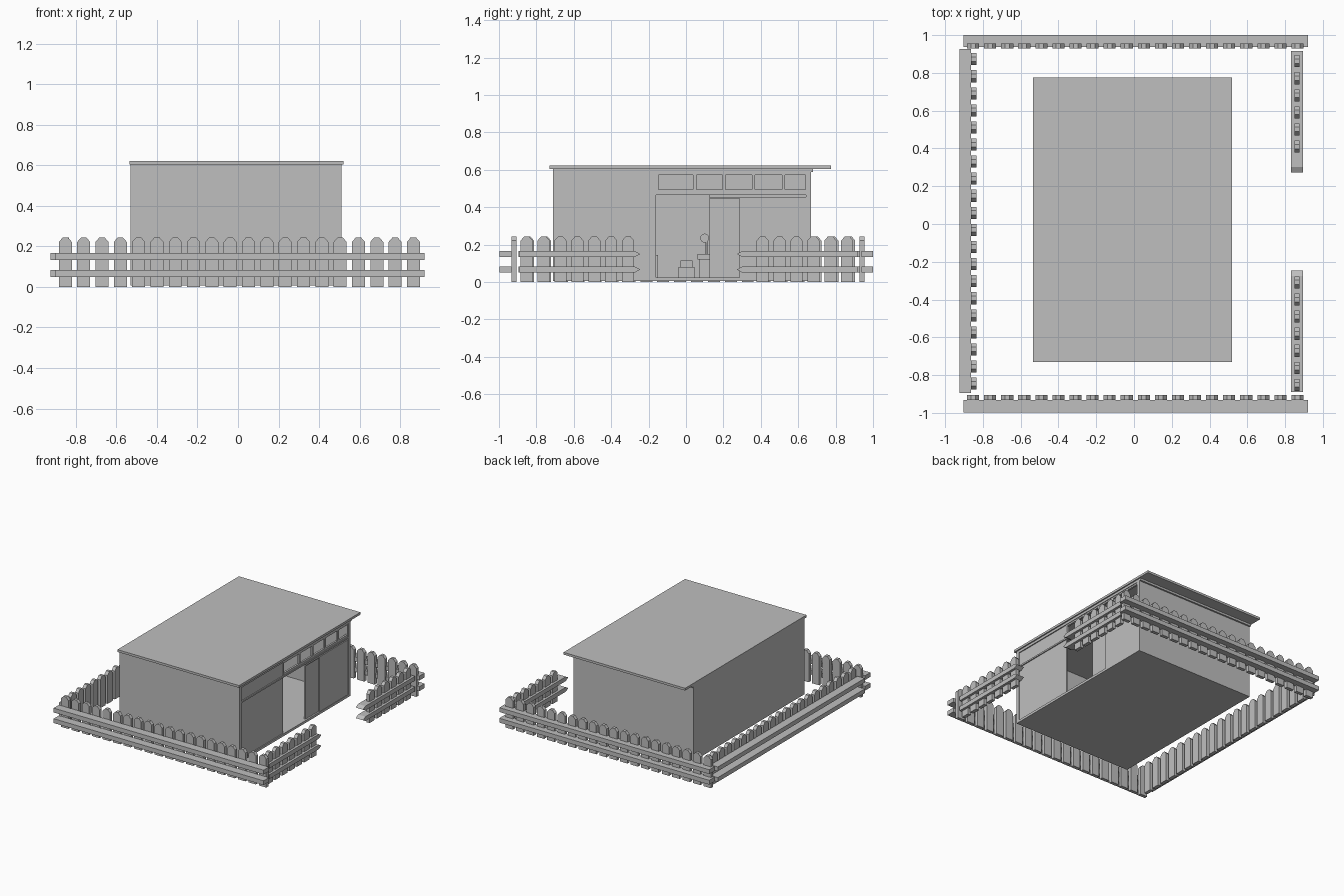
import bpy, bmesh

old = bpy.data.objects.get("Cube")
if old:
    bpy.data.objects.remove(old, do_unlink=True)

grey = bpy.data.materials.new("plain_grey")
grey.use_nodes = True
grey.diffuse_color = (0.52, 0.52, 0.52, 1)
grey.node_tree.nodes["Principled BSDF"].inputs["Base Color"].default_value = grey.diffuse_color


def finish(name, bm):
    bmesh.ops.recalc_face_normals(bm, faces=bm.faces)
    mesh = bpy.data.meshes.new(name)
    bm.to_mesh(mesh)
    bm.free()
    mesh.materials.append(grey)
    obj = bpy.data.objects.new(name, mesh)
    bpy.context.collection.objects.link(obj)
    return obj


def prism(bm, profile, lo, hi, along_x):
    """Extrude an outline of (run, z) points across the thickness lo..hi."""
    def place(run, z, t):
        return (run, t, z) if along_x else (t, run, z)
    face = bm.faces.new([bm.verts.new(place(r, z, lo)) for r, z in profile])
    made = bmesh.ops.extrude_face_region(bm, geom=[face])["geom"]
    step = (0, hi - lo, 0) if along_x else (hi - lo, 0, 0)
    bmesh.ops.translate(bm, vec=step, verts=[v for v in made if isinstance(v, bmesh.types.BMVert)])


def add_box(bm, x, y, z):
    prism(bm, [(x[0], z[0]), (x[1], z[0]), (x[1], z[1]), (x[0], z[1])], y[0], y[1], True)


def box(name, x, y, z):
    bm = bmesh.new()
    add_box(bm, x, y, z)
    return finish(name, bm)


def cylinder(name, radius, depth, location, rotation=(0, 0, 0)):
    bm = bmesh.new()
    bmesh.ops.create_cone(bm, cap_ends=True, segments=16, radius1=radius, radius2=radius, depth=depth)
    obj = finish(name, bm)
    obj.location = location
    obj.rotation_euler = rotation
    return obj


def fence(name, along_x, first, count, picket, rail, ends, tip=0):
    """Run of chamfered pickets with two rails; tip marks a pointed end (-1 or 1)."""
    bm = bmesh.new()
    for i in range(count):
        c = first + i * 0.0904
        prism(bm, [(c - 0.032, 0), (c + 0.032, 0), (c + 0.032, 0.222), (c + 0.012, 0.245),
                   (c - 0.012, 0.245), (c - 0.032, 0.222)], *picket, along_x)
    finish(name + "_pickets", bm)
    bm = bmesh.new()
    a, b = ends
    for z in (0.05, 0.133):
        top, mid = z + 0.034, z + 0.017
        outline = [(a, z), (b, z), (b, top), (a, top)]
        if tip > 0:
            outline = [(a, z), (b - 0.03, z), (b, mid), (b - 0.03, top), (a, top)]
        elif tip < 0:
            outline = [(a + 0.03, z), (b, z), (b, top), (a + 0.03, top), (a, mid)]
        prism(bm, outline, *rail, along_x)
    finish(name + "_rails", bm)


# Fence around the yard, with a gate gap on the open side
fence("front_fence", True, -0.852, 20, (-0.932, -0.905), (-0.997, -0.932), (-0.902, 0.92))
fence("back_fence", True, -0.852, 20, (0.928, 0.955), (0.937, 1.0), (-0.902, 0.92))
fence("side_fence", False, -0.845, 20, (-0.862, -0.834), (-0.925, -0.862), (-0.895, 0.927))
gate_picket, gate_rail = (0.849, 0.877), (0.831, 0.895)
fence("gate_fence_a", False, -0.852, 7, gate_picket, gate_rail, (-0.89, -0.245), 1)
fence("gate_fence_b", False, 0.41, 6, gate_picket, gate_rail, (0.272, 0.916), -1)

# House shell
X0, X1, Y0, Y1 = -0.53, 0.51, -0.71, 0.667
T = 0.025
box("floor", (X0, X1), (Y0, Y1), (0.006, 0.025))
box("roof", (-0.535, 0.52), (-0.73, 0.775), (0.604, 0.622))
box("front_wall", (X0, X1), (Y0, Y0 + T), (0.006, 0.604))
box("back_wall", (X0, X1), (Y1 - T, Y1), (0.006, 0.604))
box("side_wall", (X0, X0 + T), (Y0 + T, Y1 - T), (0.006, 0.604))
box("eave_batten", (X0, X1), (Y1, Y1 + 0.013), (0.588, 0.604))

# Open side: beams, fixed panels and sliding door
IN0, IN1 = Y0 + T, Y1 - T
box("lintel_beam", (X1 - 0.025, X1), (IN0, IN1), (0.465, 0.477))
box("top_beam", (X1 - 0.025, X1), (IN0, IN1), (0.585, 0.604))
box("upper_panel", (X1 - 0.02, X1 - 0.008), (IN0, -0.16), (0.477, 0.585))
box("lower_panel", (X1 - 0.02, X1 - 0.008), (IN0, -0.16), (0.025, 0.465))
box("fixed_panel", (X1 - 0.025, X1 - 0.013), (0.125, IN1), (0.025, 0.465))
box("sliding_door", (X1 - 0.013, X1 - 0.003), (0.285, IN1), (0.025, 0.447))
box("door_track", (X1 - 0.013, X1 - 0.003), (0.125, IN1), (0.447, 0.455))

# Row of open clerestory windows
bm = bmesh.new()
for lo, hi in ((0.477, 0.495), (0.573, 0.585)):
    add_box(bm, (X1 - 0.02, X1 - 0.005), (-0.16, IN1), (lo, hi))
for y0, y1 in ((-0.16, -0.148), (0.037, 0.055), (0.195, 0.212), (0.352, 0.37), (0.512, 0.528), (0.638, IN1)):
    add_box(bm, (X1 - 0.02, X1 - 0.005), (y0, y1), (0.495, 0.573))
finish("window_frame", bm)

# Small furnishings inside
box("low_table", (-0.1, 0.0), (-0.04, 0.045), (0.025, 0.08))
box("table_box", (-0.07, -0.03), (-0.03, 0.035), (0.08, 0.115))
box("chair_back", (-0.1, 0.0), (-0.17, -0.15), (0.025, 0.145))
box("cabinet", (-0.12, 0.0), (0.07, 0.2), (0.025, 0.12))
box("cabinet_top", (-0.13, 0.01), (0.062, 0.21), (0.12, 0.15))
cylinder("lamp_stem", 0.006, 0.08, (-0.06, 0.11, 0.19))
cylinder("lamp_head", 0.024, 0.02, (-0.06, 0.1, 0.235), (0, 1.57, 0))
